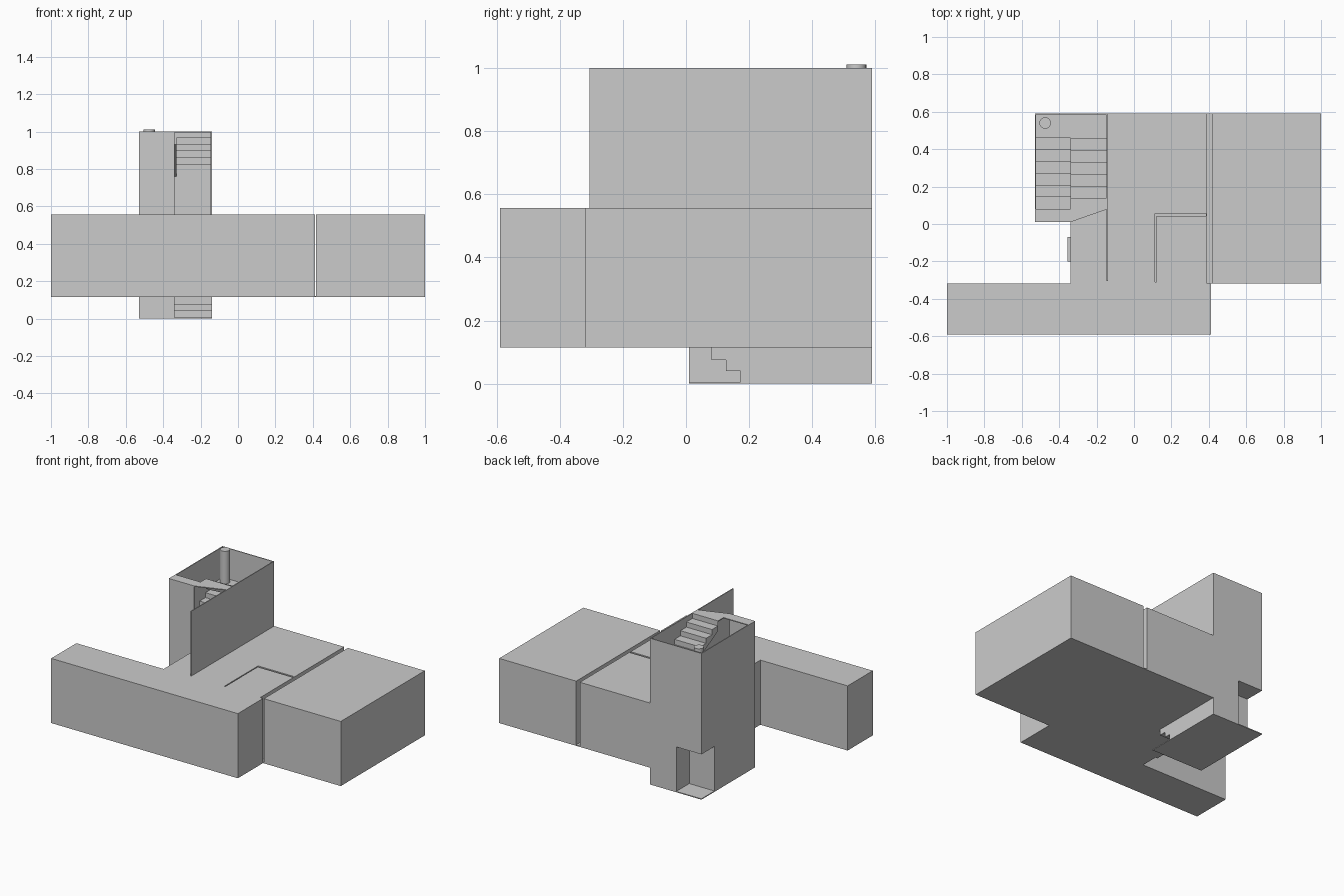
import bpy, bmesh
from mathutils import Vector

if "Cube" in bpy.data.objects:
    bpy.data.objects.remove(bpy.data.objects["Cube"], do_unlink=True)

# One plain grey for the whole building
grey = bpy.data.materials.new("plain_grey")
grey.use_nodes = True
colour = (0.6, 0.6, 0.6, 1)
grey.diffuse_color = colour
grey.node_tree.nodes["Principled BSDF"].inputs["Base Color"].default_value = colour

FLOOR, ROOF, LANDING, TOP = 0.115, 0.557, 0.79, 1.0
OUTER, DIVIDER, INNER = -0.53, -0.34, -0.14   # stair tower x planes
FRONT, BACK = 0.01, 0.59                      # stair tower y planes
THIN = 0.006


def finish(name, bm):
    mesh = bpy.data.meshes.new(name)
    bm.to_mesh(mesh)
    bm.free()
    mesh.materials.append(grey)
    obj = bpy.data.objects.new(name, mesh)
    bpy.context.collection.objects.link(obj)
    return obj


def prism(name, points, offset):
    """Extrude a closed outline along an offset."""
    bm = bmesh.new()
    face = bm.faces.new([bm.verts.new(p) for p in points])
    ext = bmesh.ops.extrude_face_region(bm, geom=[face])
    moved = [v for v in ext["geom"] if isinstance(v, bmesh.types.BMVert)]
    bmesh.ops.translate(bm, verts=moved, vec=Vector(offset))
    bmesh.ops.recalc_face_normals(bm, faces=bm.faces)
    return finish(name, bm)


def box(name, x0, x1, y0, y1, z0, z1):
    return prism(name, [(x0, y0, z0), (x1, y0, z0), (x1, y1, z0), (x0, y1, z0)], (0, 0, z1 - z0))


def side_prism(name, outline, x0, x1):
    return prism(name, [(x0, y, z) for y, z in outline], (x1 - x0, 0, 0))


def steps(y0, z0, y1, z1, count):
    """Stair outline: rise first, then tread."""
    run, rise = (y1 - y0) / (count - 1), (z1 - z0) / count
    pts = []
    for i in range(count):
        pts += [(y0 + i * run, z0 + i * rise), (y0 + i * run, z0 + (i + 1) * rise)]
    return pts


# Main storey
box("front_wing", -1, 0.412, -0.59, -0.318, FLOOR, ROOF)
box("side_wing", 0.418, 1, -0.318, BACK, FLOOR, ROOF)
box("link_floor", 0.39, 0.418, -0.318, BACK, FLOOR, FLOOR + THIN)
box("entry_hall", DIVIDER, INNER, -0.318, 0.08, FLOOR, ROOF)
box("entry_door", -0.355, DIVIDER, -0.2, -0.07, FLOOR, 0.4)

# Hall block with narrow slots around the small room
hall = box("hall_block", INNER, 0.39, -0.318, BACK, FLOOR, ROOF)
slots = [box("slot_cutter_side", 0.113, 0.12, -0.31, 0.055, 0.2, 0.7),
         box("slot_cutter_back", 0.113, 0.385, 0.042, 0.055, 0.2, 0.7)]
for cutter in slots:
    cutter.hide_render = True
    cutter.hide_viewport = True
    cutter.display_type = 'WIRE'
    mod = hall.modifiers.new("slot", 'BOOLEAN')
    mod.object = cutter
    mod.solver = 'EXACT'

# Outer half of the tower: doorway notch at the bottom, first flight on top
flight = steps(0.08, ROOF, 0.46, LANDING, 7)
side_prism("tower_outer_half",
           [(FRONT, THIN), (0.45, THIN), (0.45, 0.31), (BACK, 0.31), (BACK, LANDING)]
           + flight[::-1] + [(FRONT, ROOF)], OUTER, DIVIDER)

# Inner half: stepped underside at the bottom, landing on top
side_prism("tower_inner_half",
           [(0.08, FLOOR), (0.08, 0.075), (0.127, 0.075), (0.127, 0.04), (0.172, 0.04),
            (0.172, THIN), (BACK, THIN), (BACK, LANDING), (0.46, LANDING), (0.46, ROOF),
            (0.08, ROOF)], DIVIDER, INNER)
box("tower_floor", OUTER, INNER, FRONT, BACK, 0, THIN)

# Upper walls
box("tower_outer_wall", OUTER, OUTER + THIN, FRONT, BACK, ROOF, TOP)
box("tower_back_wall", OUTER, INNER, BACK - THIN, BACK, LANDING, TOP)
box("tower_front_wall", OUTER, DIVIDER, FRONT, FRONT + THIN, ROOF, TOP)
box("long_screen_wall", INNER - THIN, INNER, -0.305, BACK, ROOF, TOP)

# Second flight, a folded sheet climbing to the front
bm = bmesh.new()
climb = steps(0.46, LANDING, 0.14, TOP, 6)
rows = [[bm.verts.new((x, y, z)) for x in (DIVIDER + 0.01, INNER - THIN)] for y, z in climb]
for a, b in zip(rows, rows[1:]):
    bm.faces.new((a[0], b[0], b[1], a[1]))
bm.normal_update()
if sum(f.normal.z for f in bm.faces) < 0:
    bmesh.ops.reverse_faces(bm, faces=bm.faces)
finish("upper_flight", bm)

# Divider under the second flight, and the top landing
side_prism("flight_side", climb + [(0.14, TOP - 0.07), (0.46, LANDING - 0.03)],
           DIVIDER, DIVIDER + 0.01)
prism("top_landing", [(x, y, TOP - THIN) for x, y in
      [(OUTER, FRONT), (DIVIDER, FRONT), (INNER, 0.08), (INNER, 0.14), (DIVIDER, 0.14),
       (DIVIDER, 0.08), (OUTER, 0.08)]], (0, 0, THIN))

# Round post on the landing
bm = bmesh.new()
bmesh.ops.create_cone(bm, cap_ends=True, segments=24, radius1=0.031, radius2=0.031, depth=0.222)
bmesh.ops.translate(bm, verts=bm.verts, vec=(-0.475, 0.54, LANDING + 0.111))
post = finish("round_post", bm)
bpy.context.view_layer.objects.active = post
post.select_set(True)
bpy.ops.object.shade_smooth_by_angle()
